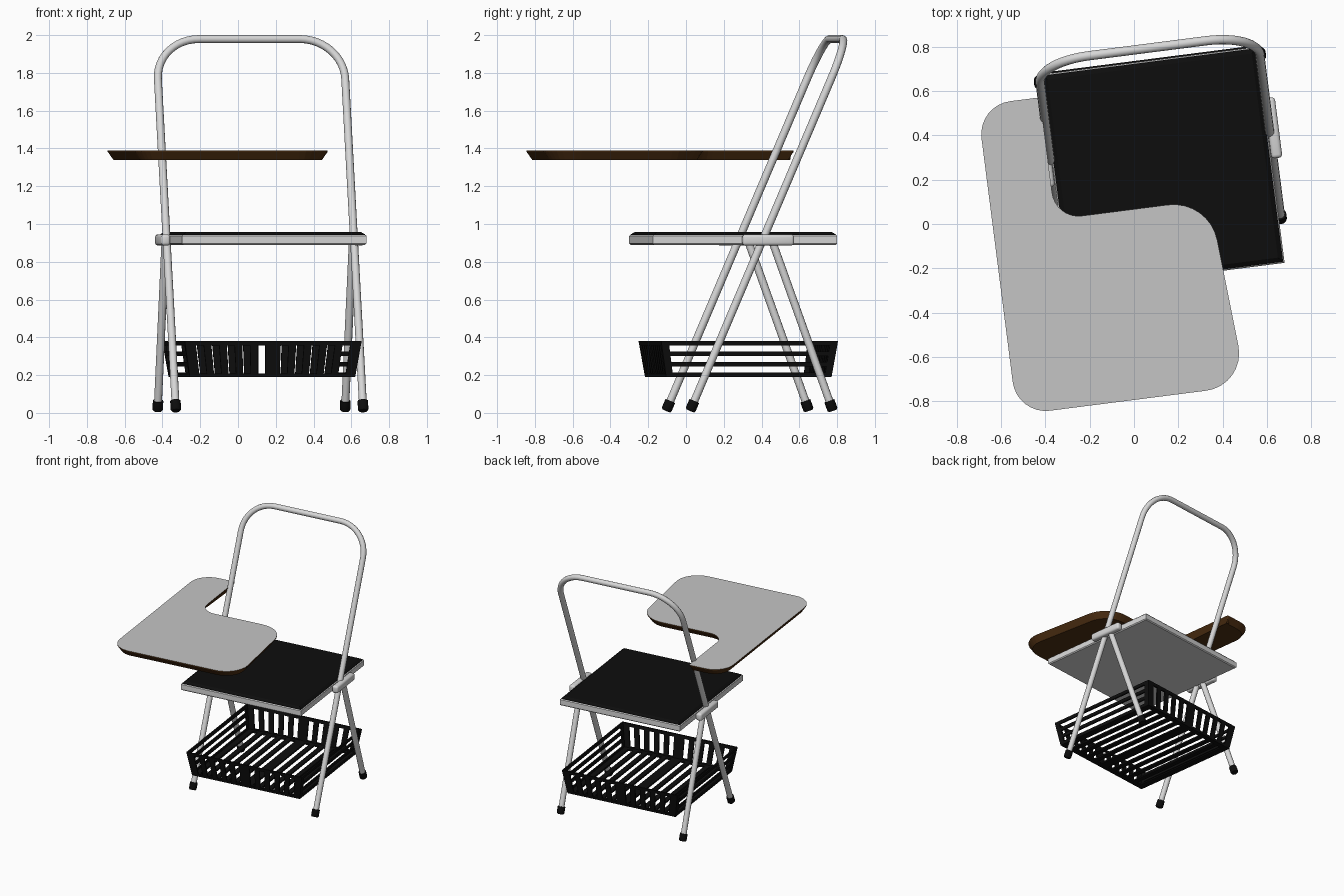
import bpy, bmesh, math
from mathutils import Vector, Matrix

if "Cube" in bpy.data.objects:
    bpy.data.objects.remove(bpy.data.objects["Cube"])

# whole chair is turned about z; parts are built in the seat's own frame
PLACE = Matrix.Translation((0.13, 0.25, 0)) @ Matrix.Rotation(math.radians(7.3), 4, 'Z')

def material(name, rgb):
    m = bpy.data.materials.new(name)
    m.diffuse_color = (*rgb, 1)
    m.use_nodes = True
    m.node_tree.nodes["Principled BSDF"].inputs["Base Color"].default_value = m.diffuse_color
    return m

METAL = material("painted metal", (0.68, 0.68, 0.68))
GREY = material("tablet grey", (0.56, 0.56, 0.56))
BROWN = material("brown wood", (0.075, 0.028, 0.006))
BLACK = material("black plastic", (0.004, 0.004, 0.004))

def add(name, data, mats):
    ob = bpy.data.objects.new(name, data)
    bpy.context.collection.objects.link(ob)
    for m in mats:
        data.materials.append(m)
    ob.matrix_world = PLACE
    return ob

def mesh_object(name, bm, mats, smooth=False):
    bmesh.ops.recalc_face_normals(bm, faces=bm.faces)
    me = bpy.data.meshes.new(name)
    bm.to_mesh(me)
    bm.free()
    ob = add(name, me, mats)
    if smooth:
        bpy.ops.object.select_all(action='DESELECT')
        ob.select_set(True)
        bpy.context.view_layer.objects.active = ob
        bpy.ops.object.shade_smooth_by_angle(angle=math.radians(40))
    return ob

def box(bm, x0, x1, y0, y1, z0, z1):
    mat = Matrix.Translation(((x0 + x1) / 2, (y0 + y1) / 2, (z0 + z1) / 2)) \
        @ Matrix.Diagonal((x1 - x0, y1 - y0, z1 - z0, 1))
    return bmesh.ops.create_cube(bm, size=1, matrix=mat)['verts']

def stack(bm, loops):
    """Join matching rings into a closed solid; return side faces, bottom, top."""
    rings = [[bm.verts.new(p) for p in loop] for loop in loops]
    n = len(rings[0])
    for a, b in zip(rings, rings[1:]):
        for i in range(n):
            j = (i + 1) % n
            bm.faces.new((a[i], a[j], b[j], b[i]))
    bm.faces.new(rings[0][::-1])
    return bm.faces.new(rings[-1])

def square(h, z):
    return [(-h, -h, z), (h, -h, z), (h, h, z), (-h, h, z)]

def tube(name, pts, r, mat):
    cu = bpy.data.curves.new(name, 'CURVE')
    cu.dimensions = '3D'
    cu.bevel_depth = r
    cu.bevel_resolution = 4
    cu.use_fill_caps = True
    sp = cu.splines.new('POLY')
    sp.points.add(len(pts) - 1)
    for p, c in zip(sp.points, pts):
        p.co = (*c, 1)
    sp.use_smooth = True
    ob = add(name, cu, [mat])
    bpy.ops.object.select_all(action='DESELECT')
    ob.select_set(True)
    bpy.context.view_layer.objects.active = ob
    bpy.ops.object.convert(target='MESH')

def rounded(corners, steps=8):
    """Polygon with filleted corners given as (x, y, radius)."""
    out = []
    n = len(corners)
    for i, (x, y, r) in enumerate(corners):
        p = Vector((x, y))
        a = (Vector(corners[i - 1][:2]) - p).normalized()
        b = (Vector(corners[(i + 1) % n][:2]) - p).normalized()
        if r == 0:
            out.append(p)
            continue
        half = a.angle(b) / 2
        c = p + (a + b).normalized() * r / math.sin(half)
        d = r / math.tan(half)
        s, e = p + a * d - c, p + b * d - c
        turn = math.atan2(s.cross(e), s.dot(e))
        for k in range(steps + 1):
            t = turn * k / steps
            out.append(c + Vector((s.x * math.cos(t) - s.y * math.sin(t),
                                   s.x * math.sin(t) + s.y * math.cos(t))))
    return out

def inset(pts, d):
    """Move a counter-clockwise outline inwards."""
    out = []
    for i, p in enumerate(pts):
        e1 = (p - pts[i - 1]).normalized()
        e2 = (pts[(i + 1) % len(pts)] - p).normalized()
        n1, n2 = Vector((-e1.y, e1.x)), Vector((-e2.y, e2.x))
        m = (n1 + n2).normalized()
        out.append(p + m * d / max(m.dot(n1), 0.3))
    return out

# seat tray and black pad
bm = bmesh.new()
stack(bm, [square(0.485, 0.89), square(0.492, 0.897), square(0.492, 0.937), square(0.487, 0.942)])
mesh_object("seat_tray", bm, [METAL])
bm = bmesh.new()
stack(bm, [square(0.487, 0.938), square(0.485, 0.945), square(0.465, 0.958)])
mesh_object("seat_pad", bm, [BLACK])

# main frame: front legs run up into the back hoop
def frame_point(u, z):
    return Vector((u, -0.29 + 0.428 * (z - 0.02), z))
arc = []
for k in range(13):
    t = math.pi / 2 * k / 12
    arc.append((0.5 - 0.23 + 0.23 * math.cos(t), 1.979 - 0.21 + 0.21 * math.sin(t)))
hoop = [(0.5, 0.03)] + arc + [(-u, z) for u, z in arc[::-1]] + [(-0.5, 0.03)]
tube("back_frame", [frame_point(u, z) for u, z in hoop], 0.021, METAL)

# rear legs, feet and hinge brackets on both sides
for side, s in (("left", -1), ("right", 1)):
    u = 0.5 * s
    rear_foot, rear_top = Vector((u, 0.465, 0.02)), Vector((u, 0.14, 0.92))
    tube("rear_leg_" + side, [rear_foot, rear_top], 0.021, METAL)
    front_dir = (frame_point(u, 1) - frame_point(u, 0)).normalized()
    rear_dir = (rear_top - rear_foot).normalized()
    for name, base, d in (("front_foot_", frame_point(u, 0.011), front_dir),
                          ("rear_foot_", Vector((u, 0.468, 0.011)), rear_dir)):
        bm = bmesh.new()
        rot = d.to_track_quat('Z', 'Y').to_matrix()
        loops = [[base + rot @ Vector((r * math.cos(i * math.pi / 8), r * math.sin(i * math.pi / 8), h))
                  for i in range(16)] for r, h in ((0.022, 0), (0.028, 0.008), (0.028, 0.056))]
        stack(bm, loops)
        mesh_object(name + side, bm, [BLACK], True)
    bm = bmesh.new()
    box(bm, u - 0.025 + 0.018 * s, u + 0.025 + 0.018 * s, -0.018, 0.257, 0.886, 0.945)
    bmesh.ops.bevel(bm, geom=bm.edges[:], offset=0.016, segments=3, affect='EDGES', profile=0.5)
    mesh_object("hinge_bracket_" + side, bm, [METAL], True)

# L-shaped writing tablet: grey top, brown undercut edge
outline = rounded([(-0.795, 0.39, 0.15), (-0.795, -1.02, 0.15), (0.25, -1.02, 0.17),
                   (0.19, -0.165, 0.2), (-0.51, -0.165, 0.12), (-0.51, 0.39, 0.015)])
bm = bmesh.new()
low = inset(outline, 0.03)
top = stack(bm, [[(*p, 1.34) for p in low], [(*p, 1.383) for p in outline], [(*p, 1.389) for p in outline]])
for f in bm.faces:
    f.material_index = 1
top.material_index = 0
mesh_object("writing_tablet", bm, [GREY, BROWN])

# slatted basket: slats run front to back and up the end walls
A, T, Z0, Z1 = 0.472, 0.012, 0.19, 0.38
gaps = [0.062 + 0.083 * k for k in range(5)]
edges = [-A] + [g + d for g in sorted([-g for g in gaps] + gaps) for d in (-0.021, 0.021)] + [A]
bm = bmesh.new()
for x0, x1 in zip(edges[::2], edges[1::2]):
    box(bm, x0, x1, -A, A, Z0, Z0 + T)
    for y in (-A, A - T):
        box(bm, x0, x1, y, y + T, Z0, Z1)
for s in (-1, 1):
    a, b = sorted((s * A, s * (A - T)))
    for z0, z1 in ((Z1 - 0.023, Z1), (Z0, Z0 + 0.019)):
        box(bm, -A, A, a, b, z0, z1)                      # end wall rails
    box(bm, -A, A, *sorted((s * A, s * (A - 0.04))), Z0, Z0 + T)
    for k in range(4):
        z = Z0 + k * 0.0555
        box(bm, a, b, -A, A, z, z + 0.0235)               # side wall rails
    for y in (-A, A - 0.04):
        box(bm, a, b, y, y + 0.04, Z0, Z1)                # corner panels
for v in bm.verts:                                        # taper towards the floor
    k = 1 - 0.065 * (Z1 - v.co.z) / (Z1 - Z0)
    v.co.x *= k
    v.co.y = v.co.y * k + 0.027
mesh_object("basket", bm, [BLACK])
